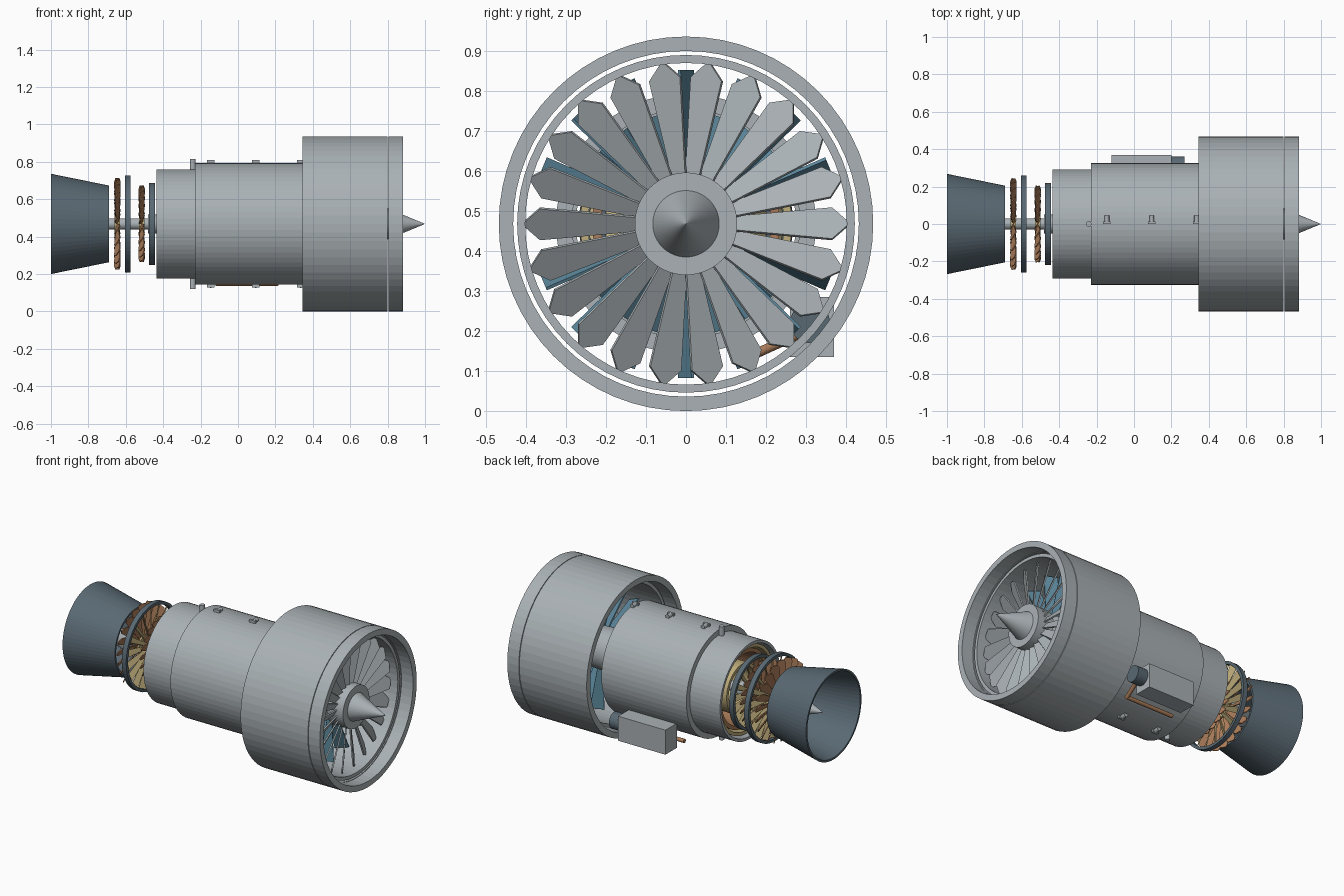
import bpy
import bmesh
from math import pi, radians
from mathutils import Matrix, Vector

cube = bpy.data.objects.get("Cube")
if cube:
    bpy.data.objects.remove(cube)

AXIS = 0.468  # height of the engine axis


def material(name, rgb):
    m = bpy.data.materials.new(name)
    m.use_nodes = True
    m.diffuse_color = (*rgb, 1)
    m.node_tree.nodes["Principled BSDF"].inputs["Base Color"].default_value = (*rgb, 1)
    return m


GREY = material("light grey metal", (0.40, 0.44, 0.46))
STEEL = material("dark slate metal", (0.10, 0.14, 0.17))
BLUE = material("blue vane metal", (0.11, 0.25, 0.34))
COPPER = material("copper", (0.40, 0.20, 0.10))
GOLD = material("pale gold", (0.52, 0.42, 0.20))


def finish(name, bm, mat):
    bmesh.ops.recalc_face_normals(bm, faces=bm.faces)
    mesh = bpy.data.meshes.new(name)
    bm.to_mesh(mesh)
    bm.free()
    mesh.materials.append(mat)
    obj = bpy.data.objects.new(name, mesh)
    bpy.context.collection.objects.link(obj)
    return obj


def lathe(name, profile, mat, sides=64):
    """Spin a closed (x, radius) profile about the engine axis."""
    bm = bmesh.new()
    verts = [bm.verts.new((x, 0, r)) for x, r in profile]
    edges = [bm.edges.new((a, b)) for a, b in zip(verts, verts[1:] + verts[:1])]
    bmesh.ops.spin(bm, geom=verts + edges, cent=(0, 0, 0), axis=(1, 0, 0),
                   angle=2 * pi, steps=sides, use_merge=True)
    bmesh.ops.remove_doubles(bm, verts=bm.verts, dist=1e-5)
    bmesh.ops.dissolve_degenerate(bm, edges=bm.edges, dist=1e-5)
    bmesh.ops.translate(bm, verts=bm.verts, vec=(0, 0, AXIS))
    return finish(name, bm, mat)


def tube(name, x0, x1, outer, inner, mat):
    return lathe(name, [(x0, outer), (x1, outer), (x1, inner), (x0, inner)], mat)


def drum(name, x0, x1, r0, r1, mat):
    return lathe(name, [(x0, 0), (x0, r0), (x1, r1), (x1, 0)], mat)


def blade_row(name, x, outline, count, pitch, mat, thick=0.008, phase=0):
    """Ring of flat pitched blades; outline lists (radius, half width)."""
    bm = bmesh.new()
    path = [(w, r) for r, w in outline] + [(-w, r) for r, w in reversed(outline) if w]
    for i in range(count):
        turn = (Matrix.Translation((x, 0, AXIS))
                @ Matrix.Rotation(2 * pi * (i + phase) / count, 4, 'X')
                @ Matrix.Rotation(radians(pitch), 4, 'Z'))
        sides = [[bm.verts.new(turn @ Vector((t, y, z))) for y, z in path]
                 for t in (-thick / 2, thick / 2)]
        bm.faces.new(sides[0])
        bm.faces.new(sides[1])
        for j in range(len(path)):
            k = (j + 1) % len(path)
            bm.faces.new((sides[0][j], sides[0][k], sides[1][k], sides[1][j]))
    return finish(name, bm, mat)


def rod(name, start, end, radius, mat, sides=20):
    a, b = Vector(start), Vector(end)
    bm = bmesh.new()
    place = Matrix.Translation((a + b) / 2) @ (b - a).to_track_quat('Z', 'Y').to_matrix().to_4x4()
    bmesh.ops.create_cone(bm, cap_ends=True, segments=sides, radius1=radius,
                          radius2=radius, depth=(b - a).length, matrix=place)
    return finish(name, bm, mat)


def box(name, low, high, mat):
    a, b = Vector(low), Vector(high)
    bm = bmesh.new()
    bmesh.ops.create_cube(bm, size=1, matrix=Matrix.Translation((a + b) / 2)
                          @ Matrix.Diagonal((*(b - a), 1)))
    return finish(name, bm, mat)


# Nacelle, intake lip and inner fan ring
tube("fan_nacelle", 0.345, 0.800, 0.468, 0.432, GREY)
tube("intake_lip", 0.804, 0.882, 0.468, 0.432, GREY)
tube("inner_fan_ring", 0.42, 0.80, 0.422, 0.402, GREY)

# Fan
lathe("spinner", [(0.80, 0), (0.80, 0.083), (1.0, 0)], GREY)
drum("fan_hub", 0.69, 0.80, 0.128, 0.128, GREY)
blade_row("fan_blades", 0.745, [(0.11, 0.019), (0.365, 0.046), (0.41, 0)],
          22, -32, GREY, phase=0.5)

# Fixed vanes behind the fan
blade_row("outlet_vanes", 0.60, [(0.12, 0.03), (0.385, 0.04)], 16, 65, BLUE)

# Core casing
tube("core_casing", -0.23, 0.345, 0.325, 0.285, GREY)
tube("rear_casing", -0.435, -0.22, 0.292, 0.275, GREY)

# Compressor inside the core
drum("compressor_drum", -0.10, 0.60, 0.16, 0.12, GREY)
for i in range(4):
    blade_row(f"compressor_blades_{i + 1}", 0.30 - 0.10 * i,
              [(0.11, 0.018), (0.28, 0.03)], 20, -40, GREY if i % 2 else BLUE)

# Combustor liners seen through the rear opening
tube("outer_combustor_liner", -0.41, -0.12, 0.265, 0.245, GOLD)
tube("middle_combustor_liner", -0.39, -0.12, 0.235, 0.212, COPPER)
tube("inner_combustor_liner", -0.38, -0.12, 0.15, 0.13, GOLD)

# Shaft
drum("main_shaft", -0.72, 0.70, 0.03, 0.03, GREY)
drum("shaft_collar", -0.48, -0.38, 0.05, 0.05, GREY)

# Turbine stages: a vane ring ahead of each rotor
for n, ring_x, ring_r, rotor_x, rotor_r in ((1, -0.46, 0.22, -0.515, 0.205),
                                            (2, -0.59, 0.26, -0.645, 0.245)):
    tube(f"turbine_ring_{n}", ring_x - 0.015, ring_x + 0.015, ring_r, ring_r - 0.018, STEEL)
    blade_row(f"turbine_vanes_{n}", ring_x, [(0.03, 0.008), (ring_r - 0.01, 0.022)],
              18, 35, GOLD, 0.006)
    drum(f"turbine_hub_{n}", rotor_x - 0.015, rotor_x + 0.015, 0.055, 0.055, GOLD)
    blade_row(f"turbine_blades_{n}", rotor_x,
              [(0.045, 0.008), (rotor_r - 0.02, 0.028), (rotor_r, 0.016)],
              22, -32, COPPER, 0.006)

# Exhaust nozzle and tail cone
lathe("exhaust_nozzle", [(-1.0, 0.268), (-0.69, 0.205), (-0.69, 0.193), (-1.0, 0.256)], STEEL)
lathe("tail_cone", [(-0.70, 0), (-0.70, 0.085), (-0.93, 0)], GREY)

# Injector fittings and pins along the top and bottom of the core
for label, s in (("top", 1), ("bottom", -1)):
    z = AXIS + s * 0.329
    for i, x in enumerate((-0.145, 0.095, 0.335)):
        rod(f"{label}_fitting_{i + 1}", (x, 0.01, z), (x, 0.045, z), 0.013, GREY)
        box(f"{label}_fitting_base_{i + 1}", (x - 0.02, 0, z - 0.012),
            (x + 0.02, 0.013, z + 0.012), GREY)
    rod(f"{label}_pin", (-0.242, 0, AXIS + s * 0.28), (-0.242, 0, AXIS + s * 0.347), 0.015, GREY)

# Accessory gearbox with motor and feed pipe
box("gearbox", (-0.12, 0.26, 0.135), (0.20, 0.37, 0.285), GREY)
rod("gearbox_motor", (0.19, 0.31, 0.22), (0.27, 0.31, 0.22), 0.05, STEEL, 32)
rod("feed_pipe", (-0.12, 0.185, 0.148), (0.21, 0.185, 0.148), 0.012, COPPER)
rod("feed_pipe_riser", (0.205, 0.18, 0.146), (0.225, 0.30, 0.20), 0.012, COPPER)
